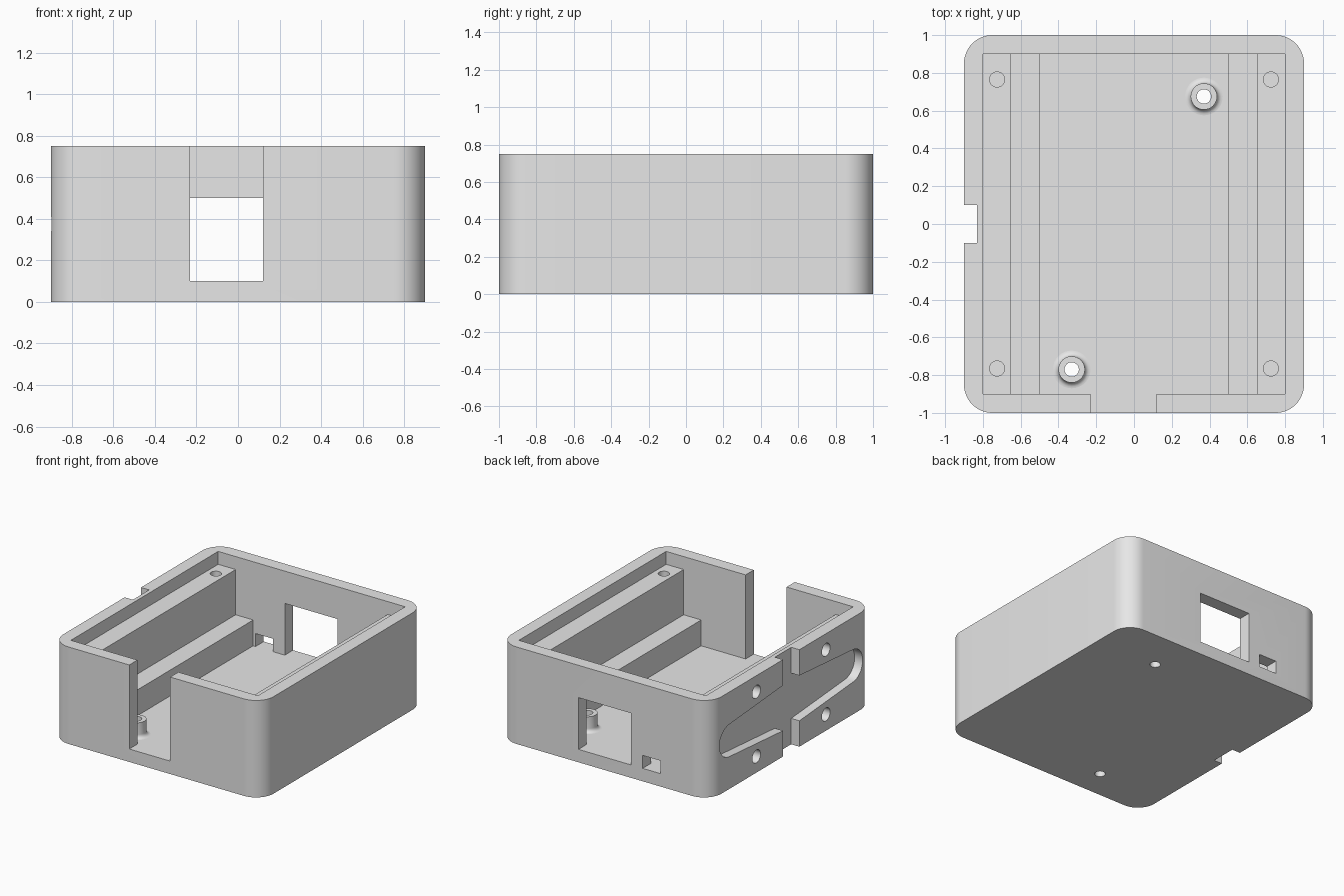
import bpy, bmesh
from math import sin, cos, pi, radians
from mathutils import Vector

cube = bpy.data.objects.get("Cube")
if cube:
    bpy.data.objects.remove(cube, do_unlink=True)

grey = bpy.data.materials.new("plain grey")
grey.use_nodes = True
grey.diffuse_color = (0.8, 0.8, 0.8, 1)
grey.node_tree.nodes["Principled BSDF"].inputs["Base Color"].default_value = (0.8, 0.8, 0.8, 1)

W, D, H = 0.9, 1.0, 0.75      # half width, half depth, height
FLOOR, WALL, RECESS = 0.1, 0.1, 0.07
OVER = 0.05                   # how far cutters stick out


def arc(cx, cy, r, a0, a1, n):
    """Points along an arc, angles in degrees."""
    angles = [radians(a0 + (a1 - a0) * i / n) for i in range(n + 1)]
    return [(cx + r * cos(a), cy + r * sin(a)) for a in angles]


def circle(cx, cy, r, n=32):
    return arc(cx, cy, r, 0, 360, n)[:-1]


def rect(x0, x1, y0, y1):
    return [(x0, y0), (x1, y0), (x1, y1), (x0, y1)]


def prism(name, profile, axis, lo, hi):
    """Extrude a 2D profile along an axis from lo to hi."""
    place = {"X": lambda a, b: (lo, a, b),
             "Y": lambda a, b: (a, lo, b),
             "Z": lambda a, b: (a, b, lo)}[axis]
    step = Vector([(hi - lo) * (axis == k) for k in "XYZ"])
    bm = bmesh.new()
    face = bm.faces.new([bm.verts.new(place(a, b)) for a, b in profile])
    top = bmesh.ops.extrude_face_region(bm, geom=[face])
    verts = [v for v in top["geom"] if isinstance(v, bmesh.types.BMVert)]
    bmesh.ops.translate(bm, verts=verts, vec=step)
    bmesh.ops.recalc_face_normals(bm, faces=bm.faces)
    return finish(name, bm)


def finish(name, bm):
    mesh = bpy.data.meshes.new(name)
    bm.to_mesh(mesh)
    bm.free()
    mesh.materials.append(grey)
    obj = bpy.data.objects.new(name, mesh)
    bpy.context.collection.objects.link(obj)
    return obj


def activate(obj):
    bpy.ops.object.select_all(action="DESELECT")
    obj.select_set(True)
    bpy.context.view_layer.objects.active = obj


def cut(target, profile, axis, lo, hi):
    cutter = prism("cutter", profile, axis, lo, hi)
    cutter.hide_render = True
    mod = target.modifiers.new("cut", "BOOLEAN")
    mod.operation, mod.solver, mod.object = "DIFFERENCE", "EXACT", cutter
    activate(target)
    bpy.ops.object.modifier_apply(modifier=mod.name)
    bpy.data.objects.remove(cutter, do_unlink=True)


# Case block with rounded upright corners
R = 0.15
outline = []
for i, (sx, sy) in enumerate([(1, 1), (-1, 1), (-1, -1), (1, -1)]):
    outline += arc(sx * (W - R), sy * (D - R), R, 90 * i, 90 * i + 90, 12)
case = prism("case", outline, "Z", 0, H)

# Cavity with two stepped ledges along each side
half = [(0.5, FLOOR), (0.5, 0.3), (0.65, 0.3), (0.65, 0.65),
        (0.8, 0.65), (0.8, H + OVER)]
cavity = half + [(-x, z) for x, z in reversed(half)]
cut(case, cavity, "Y", WALL - D, D - WALL)

# Front gap, back window and small back port
cut(case, rect(-0.23, 0.12, FLOOR, H + OVER), "Y", -D - OVER, -D + WALL + OVER)
cut(case, rect(-0.23, 0.22, FLOOR, 0.5), "Y", D - WALL - OVER, D + OVER)
cut(case, rect(-0.48, -0.33, FLOOR, 0.2), "Y", D - WALL - OVER, D + OVER)

# Upright channel and tapered slot recessed into the right side
cut(case, rect(-W - OVER, -W + RECESS, -0.1, 0.1), "Z", -OVER, H + OVER)
mid = H / 2
slot = arc(0.75, mid, 0.125, -86, 86, 16) + [(0.1, mid + 0.175), (-0.1, mid + 0.175)]
slot += arc(-0.75, mid, 0.125, 94, 266, 16) + [(-0.1, mid - 0.175), (0.1, mid - 0.175)]
cut(case, slot, "X", -W - OVER, -W + RECESS)

# Blind holes in the right side and screw holes in the upper ledges
for s in (-1, 1):
    for t in (-1, 1):
        cut(case, circle(s * 0.425, mid + t * 0.25, 0.05), "X", -W - OVER, -W + RECESS)
        cut(case, circle(s * 0.725, t * 0.765, 0.04), "Z", 0.35, 0.65 + OVER)

# Hollow standoffs with a flared foot, drilled through the floor
posts = {"back_standoff": (0.37, 0.675), "front_standoff": (-0.33, -0.77)}
for name, (x, y) in posts.items():
    cut(case, circle(x, y, 0.038), "Z", -OVER, FLOOR + OVER)
    flare = [(0.1 - r, 0.13 - z) for r, z in arc(0, 0, 0.03, 90, 0, 6)]
    wall = [(0.038, FLOOR)] + [(r, z) for r, z in flare] + [(0.07, 0.22), (0.038, 0.22)]
    bm = bmesh.new()
    rings = [[bm.verts.new((x + r * cos(a), y + r * sin(a), z)) for r, z in wall]
             for a in [2 * pi * i / 32 for i in range(32)]]
    for i, ring in enumerate(rings):
        nxt = rings[(i + 1) % len(rings)]
        for j in range(len(wall)):
            k = (j + 1) % len(wall)
            bm.faces.new((ring[j], nxt[j], nxt[k], ring[k]))
    bmesh.ops.recalc_face_normals(bm, faces=bm.faces)
    post = finish(name, bm)
    activate(post)
    bpy.ops.object.shade_smooth_by_angle(angle=radians(35))

activate(case)
bpy.ops.object.shade_smooth_by_angle(angle=radians(30))
